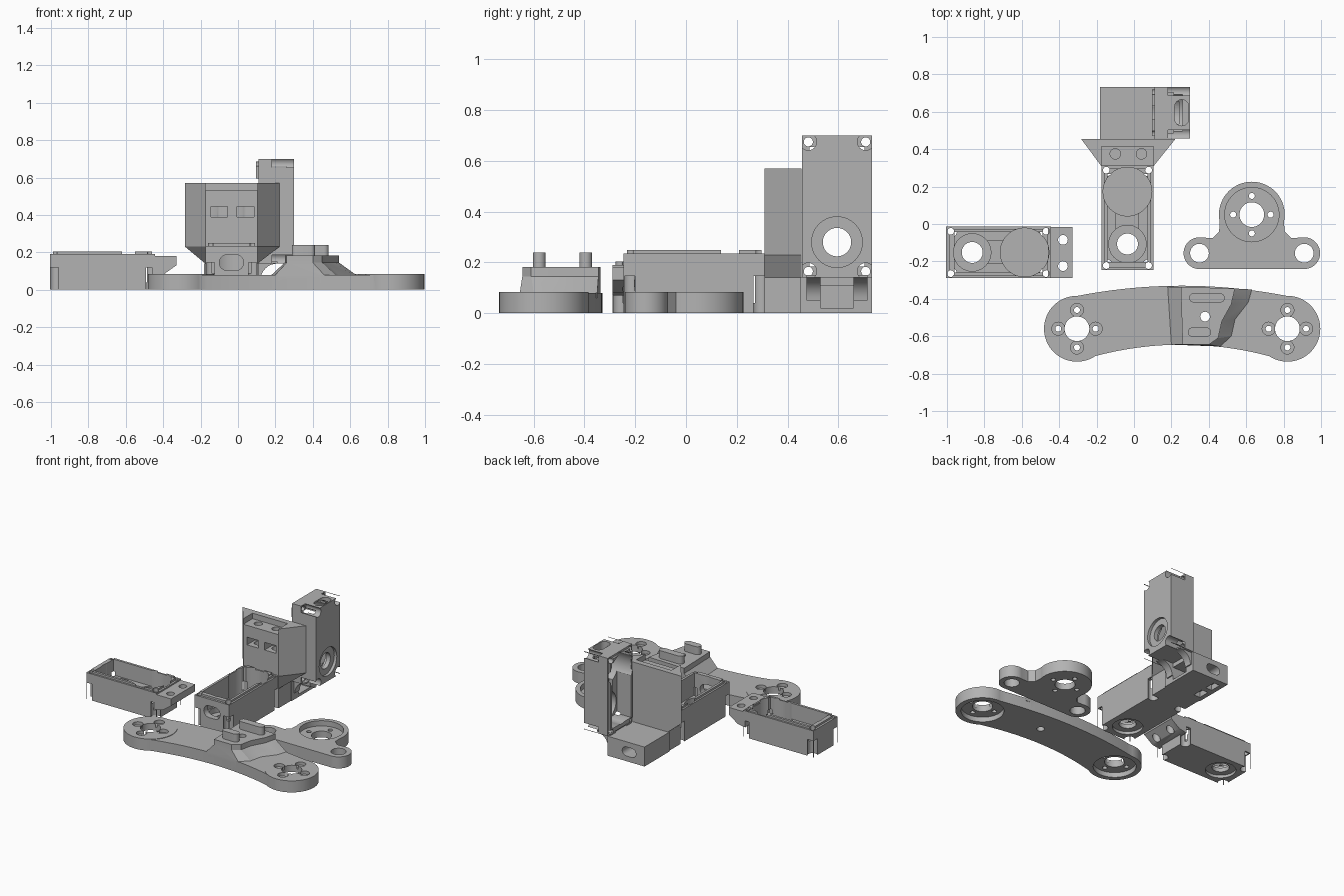
import bpy, bmesh, math
from mathutils import Matrix, Vector

if "Cube" in bpy.data.objects:
    bpy.data.objects.remove(bpy.data.objects["Cube"])

grey = bpy.data.materials.new("plain grey")
grey.use_nodes = True
COLOUR = (0.45, 0.45, 0.45, 1)
grey.diffuse_color = COLOUR
grey.node_tree.nodes["Principled BSDF"].inputs["Base Color"].default_value = COLOUR


# Helpers: every solid is a loft of equal-length outlines
def add(name, bm):
    bmesh.ops.recalc_face_normals(bm, faces=bm.faces)
    mesh = bpy.data.meshes.new(name)
    bm.to_mesh(mesh)
    bm.free()
    mesh.materials.append(grey)
    ob = bpy.data.objects.new(name, mesh)
    bpy.context.collection.objects.link(ob)
    return ob


def loft(name, layers):
    bm = bmesh.new()
    rings = [[bm.verts.new((x, y, z)) for x, y in pts] for pts, z in layers]
    n = len(rings[0])
    for a, b in zip(rings, rings[1:]):
        for i in range(n):
            j = (i + 1) % n
            bm.faces.new((a[i], a[j], b[j], b[i]))
    bm.faces.new(rings[0])
    bm.faces.new(rings[-1])
    return add(name, bm)


def prism(pts, z0, z1, name="piece"):
    return loft(name, [(pts, z0), (pts, z1)])


def box(x0, x1, y0, y1, z0, z1, name="piece"):
    return prism([(x0, y0), (x1, y0), (x1, y1), (x0, y1)], z0, z1, name)


def cyl(x, y, r, z0, z1, name="piece", n=40):
    ring = [(x + r * math.cos(math.tau * i / n), y + r * math.sin(math.tau * i / n)) for i in range(n)]
    return prism(ring, z0, z1, name)


def slot(x, y, length, width, z0, z1):
    r, half, pts = width / 2, (length - width) / 2, []
    for side in (1, -1):
        for i in range(13):
            a = -math.pi / 2 + math.pi * i / 12
            pts.append((x + side * (half + r * math.cos(a)), y + side * r * math.sin(a)))
    return prism(pts, z0, z1)


def move(ob, matrix):
    ob.data.transform(matrix)
    return ob


def combine(ob, parts, op):
    for part in parts:
        mod = ob.modifiers.new("bool", 'BOOLEAN')
        mod.operation, mod.solver, mod.object = op, 'EXACT', part
        graph = bpy.context.evaluated_depsgraph_get()
        mesh = bpy.data.meshes.new_from_object(ob.evaluated_get(graph))
        ob.modifiers.clear()
        ob.data = mesh
        bpy.data.objects.remove(part)
    return ob


def cut(ob, *parts):
    return combine(ob, parts, 'DIFFERENCE')


def join(ob, *parts):
    return combine(ob, parts, 'UNION')


def around(x, y, r, z0, z1, dist=0.1):
    return [cyl(x + dx * dist, y + dy * dist, r, z0, z1, n=24)
            for dx, dy in ((1, 0), (-1, 0), (0, 1), (0, -1))]


# Motor housing: open tray with a shaft hole near its -x end
def housing(name, h, matrix):
    L, W = 0.28, 0.138
    ob = box(-L, L, -W, W, 0, h, name)
    join(ob, box(-0.265, 0.265, -0.125, 0.125, h - 0.02, h + 0.014))
    cut(ob, box(-0.235, 0.235, -0.108, 0.108, 0.09, h + 0.1),
        cyl(0.14, 0, 0.13, 0.04, h + 0.1, n=56),
        cyl(-0.14, 0, 0.1, 0.05, h + 0.1),
        box(-0.1, 0.1, -0.06, 0.06, 0.06, h + 0.1),
        cyl(-0.14, 0, 0.1, -0.1, 0.02),
        cyl(-0.14, 0, 0.056, -0.1, 0.1))
    for sx in (-1, 1):
        for sy in (-1, 1):
            x, y = sx * 0.255, sy * 0.113
            cut(ob, cyl(x, y, 0.018, -0.1, h + 0.1, n=20), cyl(x, y, 0.033, -0.1, h * 0.62, n=24))
    return move(ob, matrix)


# Left housing with a drilled mounting tab
left = housing("left_housing", 0.19, Matrix.Translation((-0.725, -0.152, 0)))
tab = prism([(-0.46, 0.07), (-0.4, 0.08), (-0.33, 0.13), (-0.33, 0.18), (-0.46, 0.18)], 0.015, 0.29)
join(left, move(tab, Matrix.Rotation(math.pi / 2, 4, 'X')))
cut(left, *[cyl(-0.38, y, 0.026, 0, 0.3, n=24) for y in (-0.085, -0.225)])

# Middle housing with a cable slot in its front wall
middle = housing("middle_housing", 0.235,
                 Matrix.Translation((-0.035, 0.033, 0)) @ Matrix.Rotation(math.pi / 2, 4, 'Z'))
on_y = Matrix.Rotation(math.pi / 2, 4, 'X')
cut(middle, move(slot(-0.035, 0.145, 0.13, 0.085, 0.17, 0.35), on_y))

# Upright housing, open toward -x, with a slot in its top wall
stand = Matrix(((0, 0, -1, 0.3), (0, 1, 0, 0.595), (1, 0, 0, 0.42), (0, 0, 0, 1)))
upright = housing("upright_housing", 0.19, stand)
cut(upright, move(slot(0, 0, 0.14, 0.075, 0.6, 0.8),
                  Matrix.Translation((0.255, 0.595, 0)) @ Matrix.Rotation(math.pi / 2, 4, 'Z')))

# Wedge block behind the middle housing
wide = [(-0.175, 0.31), (0.105, 0.31), (0.222, 0.455), (-0.283, 0.455)]
narrow = [(-0.175, 0.31), (0.105, 0.31), (0.105, 0.455), (-0.175, 0.455)]
wedge = loft("wedge_block", [(narrow, 0), (narrow, 0.14), (wide, 0.23), (wide, 0.57)])
cut(wedge, box(-0.175, 0.105, 0.2, 0.415, 0.53, 0.7))
for x in (-0.1, 0.04):
    cut(wedge, box(x - 0.045, x + 0.045, 0.2, 0.4, 0.39, 0.445),
        cyl(x, 0.375, 0.028, 0.3, 0.7, n=24))

# Low base with cable passages, carrying the upright housing
base = box(-0.183, 0.112, 0.45, 0.733, 0, 0.14, "low_base")
cut(base, box(0, 0.3, 0.53, 0.66, 0.02, 0.11),
    move(slot(-0.06, 0.07, 0.11, 0.065, -0.8, -0.6), on_y))
for y in (0.53, 0.65):
    hole = cyl(-0.07, y, 0.02, -0.3, -0.1, n=20)
    cut(base, move(hole, Matrix(((0, 0, 1, 0), (0, 1, 0, 0), (1, 0, 0, 0.14), (0, 0, 0, 1)))))
    cut(base, box(-0.15, -0.1, y - 0.04, y + 0.04, -0.1, 0.04))

# Two curved gussets under the upright housing
curve = [(0.21 - 0.09 * math.sin(i * math.pi / 16), 0.05 + 0.09 * math.cos(i * math.pi / 16)) for i in range(9)]
for name, y in (("front_gusset", 0.475), ("rear_gusset", 0.66)):
    rib = prism([(0.1, 0.05), (0.1, 0.15), (0.21, 0.15)] + curve, -y - 0.055, -y, name)
    move(rib, on_y)

# Curved arm: a bowed band between two round ends
ends = (-0.305, 0.82)
xs = [ends[0] + (ends[1] - ends[0]) * i / 24 for i in range(25)]


def bow(x):
    return ((x - 0.257) / 0.563) ** 2


outline = [(x, -0.645 - 0.09 * bow(x)) for x in xs] + [(x, -0.33 - 0.055 * bow(x)) for x in reversed(xs)]
arm = prism(outline, 0, 0.08, "curved_arm")
join(arm, *[cyl(x, -0.56, 0.176, 0, 0.083, n=64) for x in ends])

# Raised hump with two locating pins
foot = [(0.18, -0.336), (0.63, -0.35), (0.61, -0.42), (0.54, -0.51), (0.52, -0.6), (0.46, -0.655), (0.2, -0.645)]
crown = [(0.25, -0.336), (0.54, -0.345), (0.52, -0.43), (0.47, -0.52), (0.45, -0.61), (0.4, -0.645), (0.26, -0.645)]
hump = loft("hump", [(foot, 0.06), (foot, 0.08), (crown, 0.145), (crown, 0.183)])
join(arm, hump, slot(0.39, -0.395, 0.19, 0.05, 0.15, 0.24), slot(0.35, -0.578, 0.125, 0.05, 0.15, 0.24))
cut(arm, cyl(0.38, -0.495, 0.026, -0.1, 0.4, n=24))
for x in ends:
    cut(arm, cyl(x, -0.56, 0.066, -0.1, 0.3), cyl(x, -0.56, 0.14, -0.1, 0.035, n=56),
        *around(x, -0.56, 0.016, -0.1, 0.3), *around(x, -0.56, 0.035, 0.06, 0.3))

# Two-eared horn plate
plate = cyl(0.63, 0.05, 0.176, 0, 0.083, "eared_plate", 64)
web = [(0.35, -0.24), (0.91, -0.24), (0.91, -0.072), (0.84, -0.075), (0.805, -0.04), (0.8, 0.05),
       (0.46, 0.05), (0.455, -0.04), (0.42, -0.075), (0.35, -0.072)]
join(plate, prism(web, 0, 0.083), *[cyl(x, -0.156, 0.085, 0, 0.083) for x in (0.35, 0.91)])
cut(plate, cyl(0.63, 0.05, 0.145, 0.045, 0.3, n=56), cyl(0.63, 0.05, 0.066, -0.1, 0.3),
    *around(0.63, 0.05, 0.016, -0.1, 0.3), *[cyl(x, -0.156, 0.05, -0.1, 0.3) for x in (0.35, 0.91)])

# Smooth the round walls, keep the edges crisp
for ob in bpy.context.scene.objects:
    ob.select_set(ob.type == 'MESH')
bpy.context.view_layer.objects.active = arm
bpy.ops.object.shade_smooth_by_angle(angle=math.radians(30))
